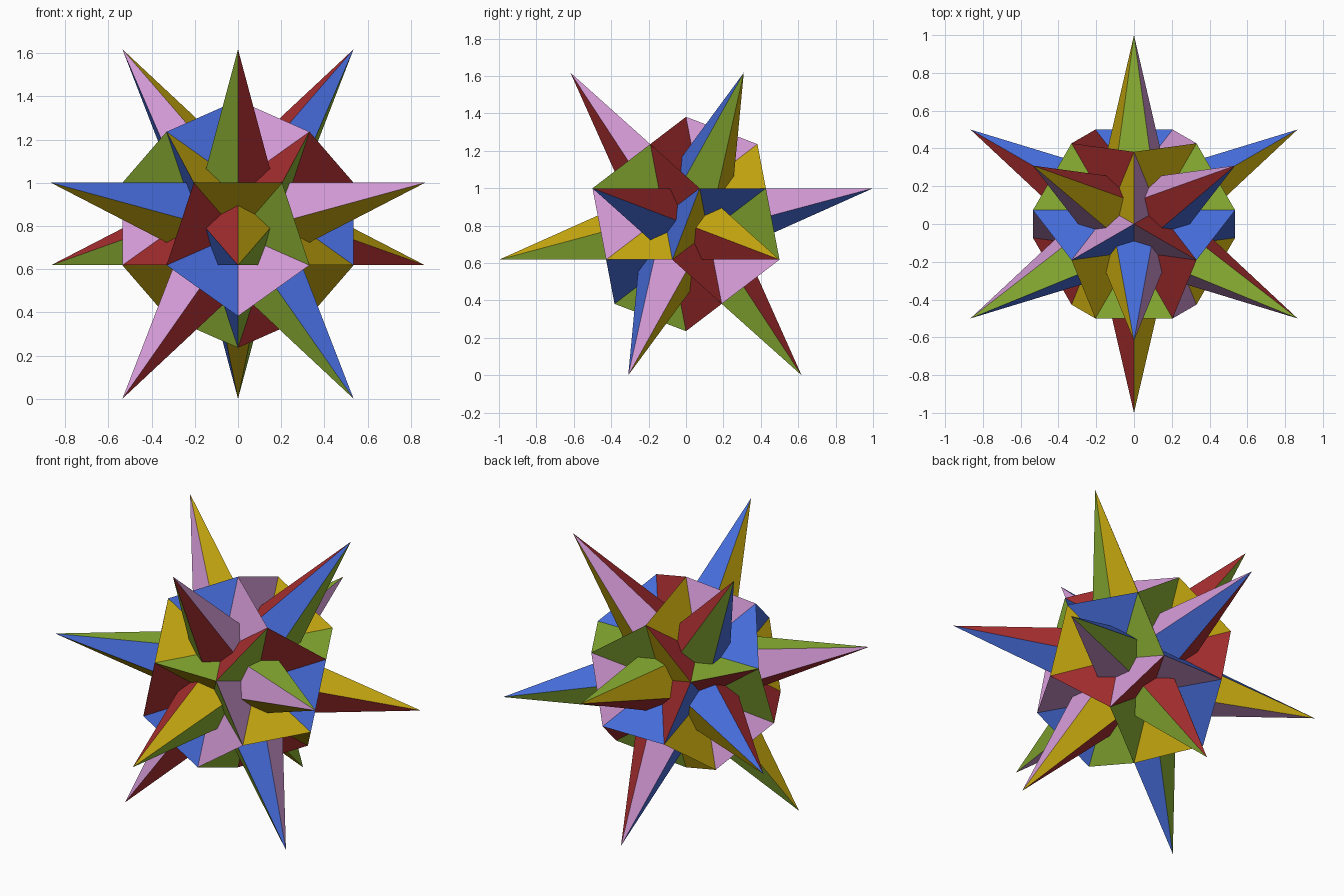
import bpy, bmesh, math
from itertools import combinations
from mathutils import Matrix, Vector

if "Cube" in bpy.data.objects:
    bpy.data.objects.remove(bpy.data.objects["Cube"], do_unlink=True)


# One flat material for each family of parallel-free face planes
def lin(c):
    c /= 255
    return c / 12.92 if c <= 0.04045 else ((c + 0.055) / 1.055) ** 2.4


def material(name, rgb):
    m = bpy.data.materials.new(name)
    m.use_nodes = True
    col = tuple(lin(c) for c in rgb) + (1,)
    m.diffuse_color = col
    bsdf = next(n for n in m.node_tree.nodes if n.type == 'BSDF_PRINCIPLED')
    bsdf.inputs["Base Color"].default_value = col
    bsdf.inputs["Roughness"].default_value = 0.8
    return m


MATS = [material("green", (140, 178, 52)), material("pink", (212, 154, 214)),
        material("blue", (70, 108, 218)), material("red", (168, 46, 48)),
        material("yellow", (200, 170, 16))]

# Spike directions: the 12 icosahedron corners, with a three-fold axis upright
PHI = (1 + math.sqrt(5)) / 2
z_low = math.sqrt((5 - 2 * math.sqrt(5)) / 15)
z_high = math.sqrt((5 + 2 * math.sqrt(5)) / 15)


def ring(z, start):
    r = math.sqrt(1 - z * z)
    return [Vector((r * math.cos(math.radians(start + a)),
                    r * math.sin(math.radians(start + a)), z)) for a in (0, 120, 240)]


tips = ring(z_high, -90) + ring(z_low, 90) + ring(-z_low, -90) + ring(-z_high, 90)
R = 1 / math.sqrt(1 - z_low ** 2)      # spike length from the centre
D = R * z_low                          # distance of every face plane
CORNER = 3 * D                         # distance of the body corners
CENTRE = Vector((0, 0, R * z_high))

# Body corners, which are also the normals of the 20 face planes
normals = [(a + b + c).normalized() for a, b, c in combinations(tips, 3)
           if min(a.dot(b), b.dot(c), a.dot(c)) > 0.4]

# Colour families: five sets of four normals, turned about the front spike
front = tips[6]
start = Vector((-1, -1.2909944, -0.5773503)).normalized()
base = min(normals, key=lambda n: (n - start).length)
family = [Vector((0, 0, 1))] + [Matrix.Rotation(math.radians(a), 3, 'Z') @ base
                                for a in (0, 120, 240)]
colour_dirs = [[Matrix.Rotation(math.radians(-72 * k), 3, front) @ v for v in family]
               for k in range(5)]


def colour_of(n):
    return max(range(5), key=lambda k: max(n.dot(v) for v in colour_dirs[k]))


def meet(*planes):
    """Point shared by three face planes."""
    return Matrix(planes).inverted() @ Vector((D, D, D))


def build(name, faces):
    bm = bmesh.new()
    for pts, n in faces:
        f = bm.faces.new([bm.verts.new(p + CENTRE) for p in pts])
        f.material_index = colour_of(n)
    bmesh.ops.remove_doubles(bm, verts=bm.verts, dist=1e-4)
    me = bpy.data.meshes.new(name)
    bm.to_mesh(me)
    bm.free()
    for m in MATS:
        me.materials.append(m)
    bpy.context.scene.collection.objects.link(bpy.data.objects.new(name, me))


body_faces = []
for i, t in enumerate(tips):
    # Five corners around this spike, counter-clockwise from outside
    u = t.orthogonal().normalized()
    w = t.cross(u)
    v = sorted([n for n in normals if n.dot(t) > 0.7],
               key=lambda n: math.atan2(n.dot(w), n.dot(u)))
    # Spike side planes, one lined up with each corner
    sides = [n for n in normals if 0.1 < n.dot(t) < 0.3]
    s = [max(sides, key=lambda n: n.dot(c)) for c in v]
    # Foot of the spike: ridge ends, and points on the creases of the hollow
    ridge = [meet(s[k], s[(k + 1) % 5], v[(k + 3) % 5]) for k in range(5)]
    crease = [meet(s[k], v[(k + 2) % 5], v[(k + 3) % 5]) for k in range(5)]

    # Hollowed pentagon of the body
    for k in range(5):
        j = (k + 1) % 5
        body_faces.append(([v[k] * CORNER, v[j] * CORNER, crease[j], ridge[k], crease[k]],
                           v[(k + 3) % 5]))
    # Five-sided spike
    build(f"spike_{i + 1}", [([t * R, ridge[k - 1], crease[k], ridge[k]], s[k])
                             for k in range(5)])

build("hollowed_body", body_faces)
